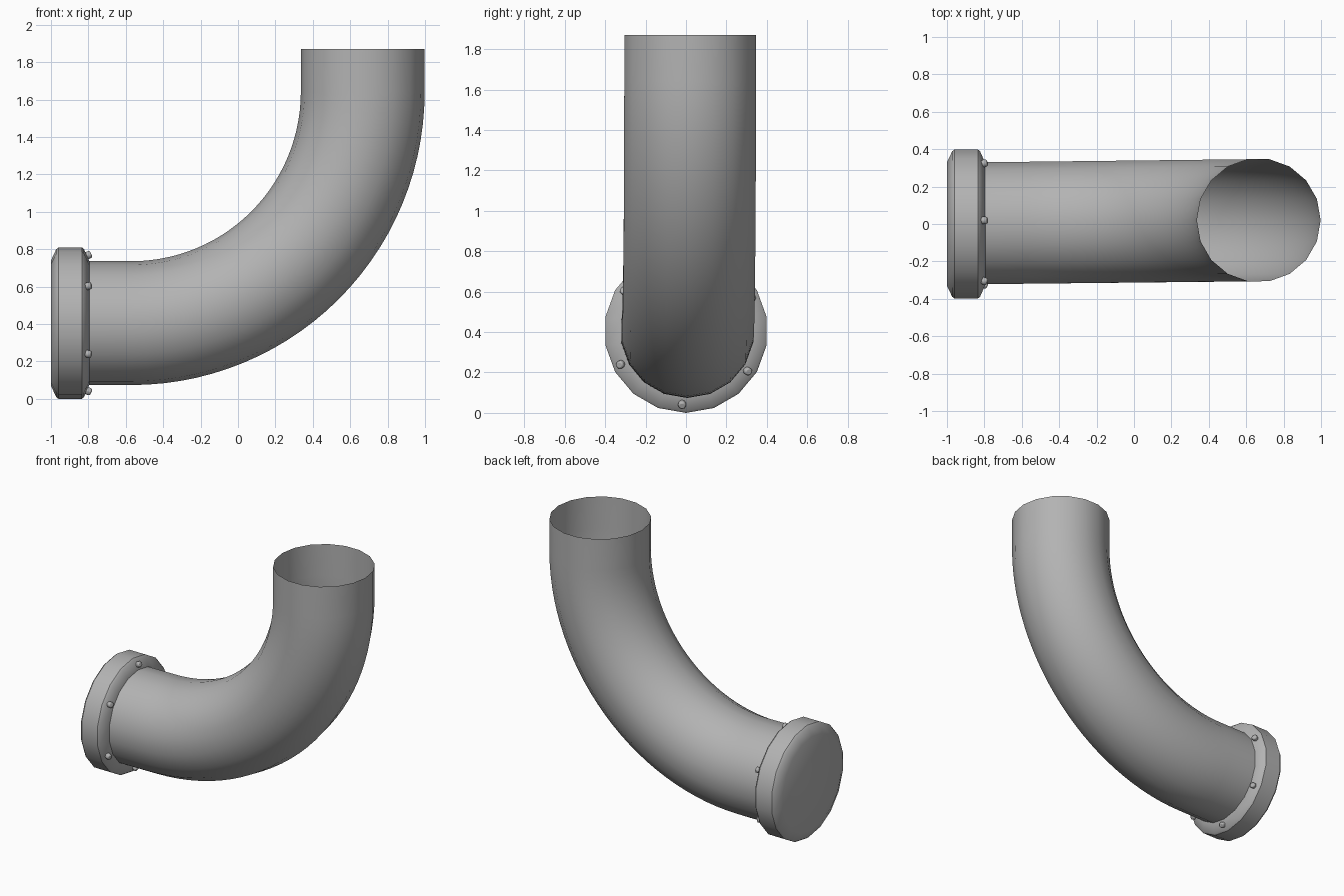
import bpy, bmesh
from math import pi, sin, cos, radians
from mathutils import Vector

if "Cube" in bpy.data.objects:
    bpy.data.objects.remove(bpy.data.objects["Cube"])

SIDES = 18
AXIS_Z = 0.405      # height of the horizontal pipe axis
BEND = 1.237        # bend radius of the pipe axis
PIPE_R = 0.331

metal = bpy.data.materials.new("grey metal")
metal.use_nodes = True
grey = (0.45, 0.45, 0.45, 1)
metal.diffuse_color = grey
metal.node_tree.nodes["Principled BSDF"].inputs["Base Color"].default_value = grey


def finish(obj, angle=35):
    obj.data.materials.clear()
    obj.data.materials.append(metal)
    bpy.ops.object.select_all(action="DESELECT")
    obj.select_set(True)
    bpy.context.view_layer.objects.active = obj
    bpy.ops.object.shade_smooth_by_angle(angle=radians(angle))


def skin(name, stations, capped):
    """Skin rings given as (centre, heading angle in the xz plane, radius)."""
    bm = bmesh.new()
    rings = []
    for centre, a, r in stations:
        up, side = Vector((-sin(a), 0, cos(a))), Vector((0, 1, 0))
        turns = [2 * pi * k / SIDES for k in range(SIDES)]
        rings.append([bm.verts.new(Vector(centre) + r * (cos(t) * up + sin(t) * side))
                      for t in turns])
    for r0, r1 in zip(rings, rings[1:]):
        for k in range(SIDES):
            n = (k + 1) % SIDES
            bm.faces.new((r0[k], r1[k], r1[n], r0[n]))
    if capped:
        bm.faces.new(rings[0])
        bm.faces.new(rings[-1][::-1])
    mesh = bpy.data.meshes.new(name)
    bm.to_mesh(mesh)
    bm.free()
    obj = bpy.data.objects.new(name, mesh)
    bpy.context.collection.objects.link(obj)
    finish(obj)
    return obj


# Open pipe: straight run, quarter bend, short vertical run, drifting slightly to +y
def drift(x):
    return 0.013 + 0.011 * x


bend_x, bend_z, steps = -0.57, AXIS_Z + BEND, 28
path = [((-0.83, drift(-0.83), AXIS_Z), 0, PIPE_R)]
for i in range(steps + 1):
    a = pi / 2 * i / steps
    x = bend_x + BEND * sin(a)
    path.append(((x, drift(x), bend_z - BEND * cos(a)), a, PIPE_R))
top_x = bend_x + BEND
path.append(((top_x, drift(top_x), 1.87), pi / 2, PIPE_R))
skin("elbow_pipe", path, False)

# Closed end flange with chamfered rims
profile = [(-1, 0.335), (-0.972, 0.395), (-0.96, 0.405),
           (-0.835, 0.405), (-0.823, 0.395), (-0.795, 0.33)]
skin("end_flange", [((x, 0, AXIS_Z), 0, r) for x, r in profile], True)

# Six bolts seated on the inner chamfer
for i in range(6):
    t = radians(27 + 60 * i)
    radial = Vector((0, cos(t), sin(t)))
    normal = (Vector((1, 0, 0)) + 0.45 * radial).normalized()
    spot = Vector((-0.805, 0, AXIS_Z)) + 0.362 * radial
    bpy.ops.mesh.primitive_cylinder_add(
        vertices=12, radius=0.02, depth=0.044, location=spot,
        rotation=normal.to_track_quat("Z", "Y").to_euler())
    bolt = bpy.context.object
    bolt.name = f"flange_bolt_{i + 1}"
    bevel = bolt.modifiers.new("rounded_head", "BEVEL")
    bevel.width, bevel.segments = 0.008, 2
    finish(bolt, 40)
